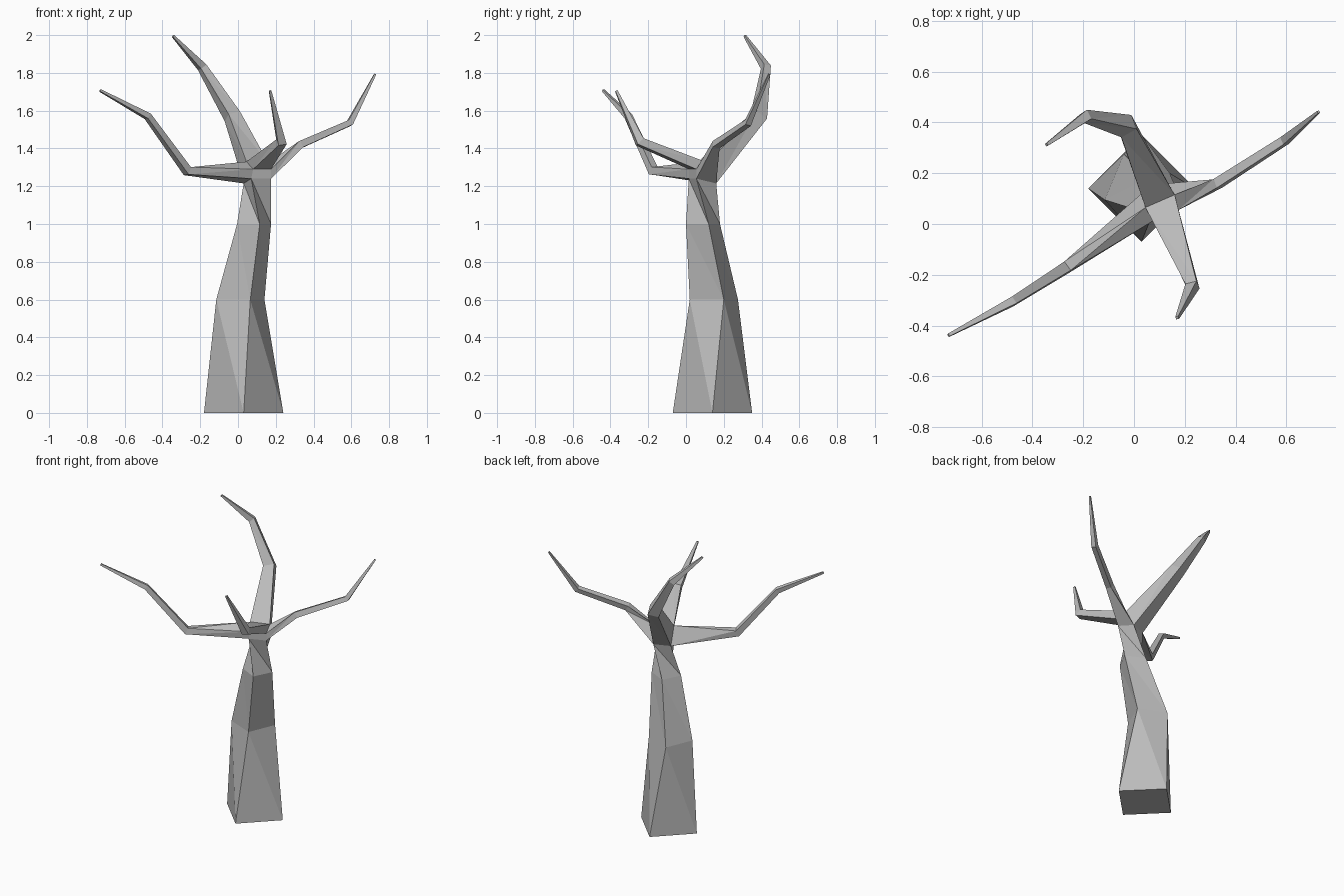
import bpy
import bmesh
from mathutils import Vector

cube = bpy.data.objects.get("Cube")
if cube:
    bpy.data.objects.remove(cube, do_unlink=True)

# Bark colour
bark = bpy.data.materials.new("grey_bark")
bark.use_nodes = True
bark.diffuse_color = (0.5, 0.5, 0.5, 1)
bark.node_tree.nodes["Principled BSDF"].inputs["Base Color"].default_value = (0.5, 0.5, 0.5, 1)

bm = bmesh.new()


def bridge(lower, upper):
    """Join two four-sided rings with split quads."""
    for i in range(4):
        j = (i + 1) % 4
        bm.faces.new((lower[i], lower[j], upper[i]))
        bm.faces.new((lower[j], upper[j], upper[i]))


def square_ring(front, right, z, drop=0.0):
    """Square from its front and right corners; drop lowers the back edge."""
    f, r = Vector(front), Vector(right)
    side = r - f
    back = Vector((-side.y, side.x))
    corners = ((f, z), (r, z), (r + back, z - drop), (f + back, z - drop))
    return [bm.verts.new((p.x, p.y, h)) for p, h in corners]


def branch(root, sections):
    """Run a tapering square limb from a root face through (centre, width) sections."""
    side = root[1].co - root[0].co
    centres = [sum((v.co for v in root), Vector()) / 4] + [Vector(c) for c, _ in sections]
    ring = root
    for k, (_, width) in enumerate(sections, 1):
        tangent = (centres[k] - centres[k - 1]).normalized()
        if k + 1 < len(centres):
            tangent = (tangent + (centres[k + 1] - centres[k]).normalized()).normalized()
        side = (side - tangent * side.dot(tangent)).normalized()
        up = tangent.cross(side)
        if k == 1:
            flip = 1 if up.dot(root[3].co - root[0].co) > 0 else -1
        up *= flip
        h = width / 2
        new = [bm.verts.new(centres[k] + side * a * h + up * b * h)
               for a, b in ((-1, -1), (1, -1), (1, 1), (-1, 1))]
        bridge(ring, new)
        ring = new
    bm.faces.new(ring)


# Twisting four-sided trunk
trunk = [
    square_ring((0.03, -0.07), (0.24, 0.14), 0),
    square_ring((0.065, 0.02), (0.14, 0.2), 0.6),
    square_ring((0.115, 0.0), (0.175, 0.12), 1.0),
    square_ring((0.07, 0.015), (0.175, 0.055), 1.24, 0.025),
]
bm.faces.new(trunk[0][::-1])
for lower, upper in zip(trunk, trunk[1:]):
    bridge(lower, upper)

# Crown: a short front wall and a ridge, leaving four open limb roots
front, right, back, left = trunk[-1]
wall_l = bm.verts.new((0.08, 0.015, 1.29))
wall_r = bm.verts.new((0.175, 0.055, 1.29))
ridge_l = bm.verts.new((0.045, 0.065, 1.33))
ridge_r = bm.verts.new((0.16, 0.115, 1.325))
bm.faces.new((front, right, wall_r, wall_l))

# Four limbs
branch([left, front, wall_l, ridge_l],
       [((-0.268, -0.172, 1.28), 0.043), ((-0.478, -0.305, 1.57), 0.032), ((-0.73, -0.438, 1.707), 0.012)])
branch([right, back, ridge_r, wall_r],
       [((0.33, 0.16, 1.42), 0.038), ((0.592, 0.328, 1.535), 0.032), ((0.726, 0.441, 1.793), 0.01)])
branch([wall_l, wall_r, ridge_r, ridge_l],
       [((0.23, -0.245, 1.435), 0.045), ((0.17, -0.369, 1.705), 0.012)])
branch([back, left, ridge_l, ridge_r],
       [((-0.03, 0.385, 1.57), 0.07), ((-0.19, 0.423, 1.83), 0.04), ((-0.344, 0.312, 1.995), 0.012)])

bmesh.ops.recalc_face_normals(bm, faces=bm.faces)
mesh = bpy.data.meshes.new("bare_tree")
bm.to_mesh(mesh)
bm.free()
mesh.materials.append(bark)
bpy.context.collection.objects.link(bpy.data.objects.new("bare_tree", mesh))
